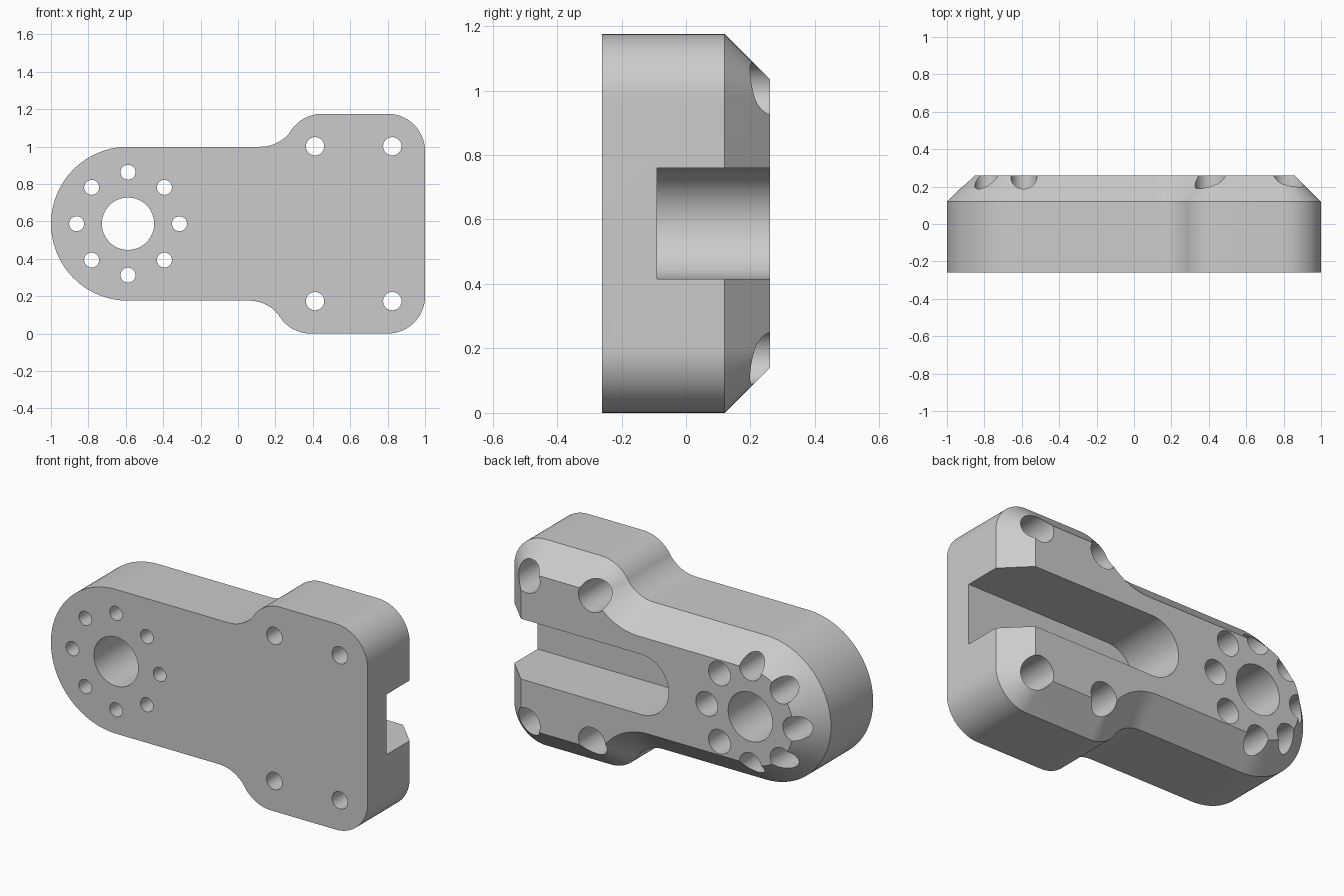
import bpy, bmesh
from math import radians, cos, sin, atan2, degrees, pi

cube = bpy.data.objects.get("Cube")
if cube:
    bpy.data.objects.remove(cube, do_unlink=True)

FRONT, BACK, CHAMFER = -0.26, 0.26, 0.14
MID = 0.5875            # height of the long axis
HUB_X, HUB_R = -0.588, 0.4115
FILLET = 0.2
BORE_FLOOR = -0.09      # depth reached by the slot and counterbores


def arc(cx, cz, r, a0, a1, n):
    """Points on an arc, angles in degrees."""
    steps = [radians(a0 + (a1 - a0) * i / n) for i in range(n + 1)]
    return [(cx + r * cos(a), cz + r * sin(a)) for a in steps]


def loft(bm, rings):
    """Closed solid through (points, y) rings of equal length."""
    loops = [[bm.verts.new((x, y, z)) for x, z in pts] for pts, y in rings]
    n = len(loops[0])
    for a, b in zip(loops, loops[1:]):
        for i in range(n):
            j = (i + 1) % n
            bm.faces.new((a[i], a[j], b[j], b[i]))
    bm.faces.new(loops[0])
    bm.faces.new(loops[-1])


def make_object(name, bm):
    bmesh.ops.recalc_face_normals(bm, faces=bm.faces)
    mesh = bpy.data.meshes.new(name)
    bm.to_mesh(mesh)
    bm.free()
    obj = bpy.data.objects.new(name, mesh)
    bpy.context.collection.objects.link(obj)
    return obj


def outline(d):
    """Plate silhouette, inset by d."""
    low, high = MID - HUB_R, MID + HUB_R
    top = 2 * MID - FILLET
    s = degrees(atan2(2 * FILLET - low, 0.33))
    tight, wide = FILLET - d, FILLET + d
    pts = arc(HUB_X, MID, HUB_R - d, 90, 270, 64)
    pts += arc(0.06, low - FILLET, wide, 90, s, 16)[:-1]
    pts += arc(0.39, FILLET, tight, 180 + s, 270, 16)
    pts += arc(0.8, FILLET, tight, 270, 360, 24)
    pts += arc(0.8, top, tight, 0, 90, 24)
    pts += arc(0.45, top, tight, 90, 180 - s, 16)
    pts += arc(0.12, high + FILLET, wide, 360 - s, 270, 16)[1:]
    return pts


def circle(x, z, r):
    return arc(x, z, r, 0, 360, 48)[:-1]


def stepped_hole(bm, x, z, small, large):
    """Narrow through hole with a wide counterbore from the back."""
    narrow, broad = circle(x, z, small), circle(x, z, large)
    loft(bm, [(narrow, FRONT - 0.1), (narrow, BORE_FLOOR),
              (broad, BORE_FLOOR), (broad, BACK + 0.1)])


# Plate body with a chamfered back rim
bm = bmesh.new()
loft(bm, [(outline(0), FRONT), (outline(0), BACK - CHAMFER),
          (outline(CHAMFER), BACK)])
plate = make_object("mounting_plate", bm)

# All cut-outs: central bore, bolt circle, corner bolts, open slot
bm = bmesh.new()
bore = circle(HUB_X, MID, 0.14)
loft(bm, [(bore, FRONT - 0.1), (bore, BACK + 0.1)])
for i in range(8):
    a = i * pi / 4
    stepped_hole(bm, HUB_X + 0.275 * cos(a), MID + 0.275 * sin(a), 0.04, 0.069)
for x in (0.412, 0.825):
    for side in (-1, 1):
        stepped_hole(bm, x, MID + side * 0.414, 0.049, 0.085)
slot_r = 0.172
slot = arc(0.1, MID, slot_r, 90, 270, 40)
slot += [(1.2, MID - slot_r), (1.2, MID + slot_r)]
loft(bm, [(slot, BORE_FLOOR), (slot, BACK + 0.1)])
cutter = make_object("hole_cutter", bm)
cutter.hide_render = True

# Cut the plate and remove the cutter
cut = plate.modifiers.new("cut_outs", "BOOLEAN")
cut.operation, cut.solver, cut.object = "DIFFERENCE", "EXACT", cutter
bpy.ops.object.select_all(action="DESELECT")
bpy.context.view_layer.objects.active = plate
plate.select_set(True)
bpy.ops.object.modifier_apply(modifier=cut.name)
bpy.data.objects.remove(cutter, do_unlink=True)

# Plain grey finish
grey = bpy.data.materials.new("plain_grey")
grey.use_nodes = True
colour = (0.6, 0.6, 0.6, 1)
grey.diffuse_color = colour
grey.node_tree.nodes["Principled BSDF"].inputs["Base Color"].default_value = colour
plate.data.materials.clear()
plate.data.materials.append(grey)
for face in plate.data.polygons:
    face.material_index = 0
bpy.ops.object.shade_smooth_by_angle(angle=radians(30))
